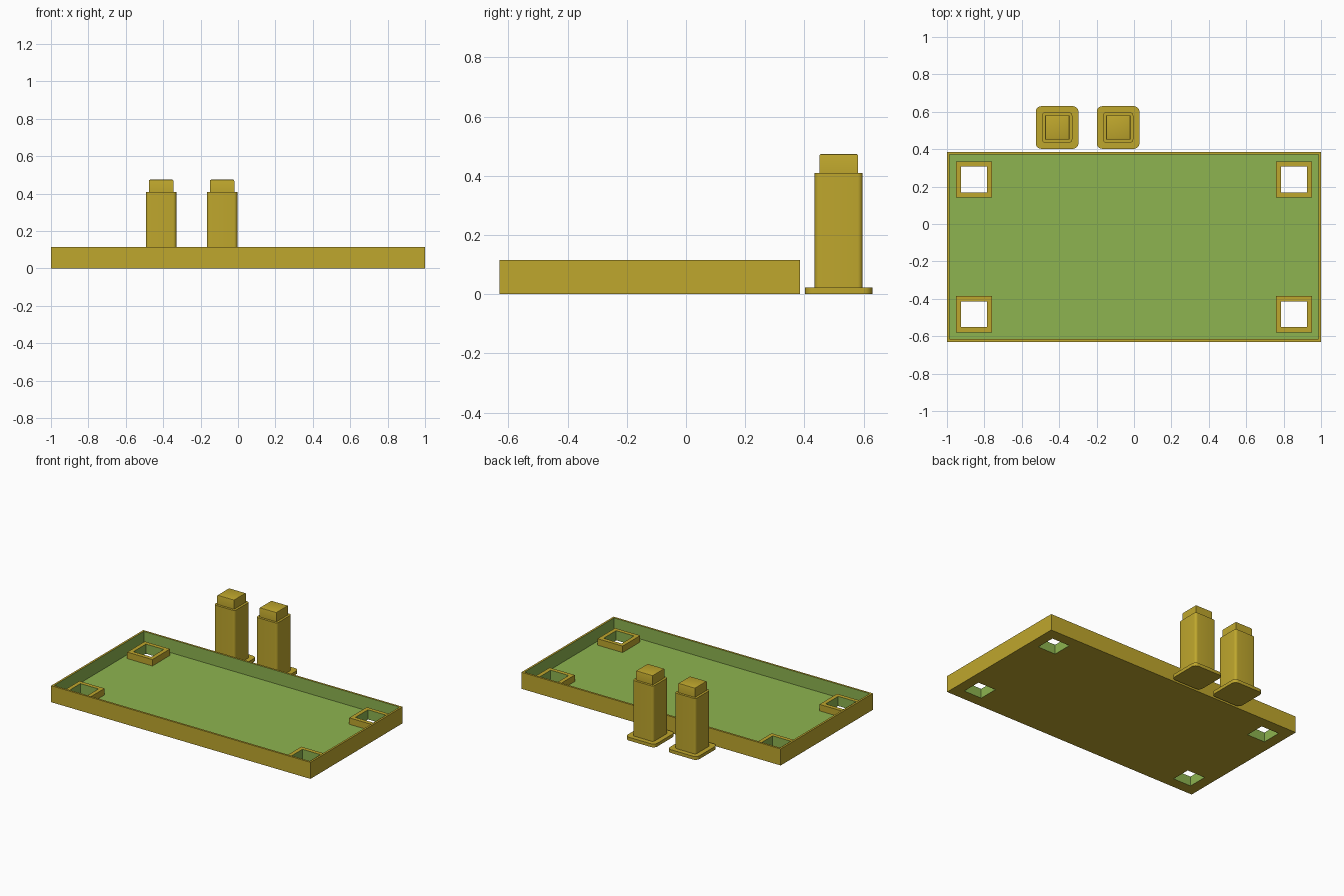
import bpy, bmesh, math

if "Cube" in bpy.data.objects:
    bpy.data.objects.remove(bpy.data.objects["Cube"])


def material(name, rgb):
    m = bpy.data.materials.new(name)
    m.diffuse_color = (*rgb, 1)
    m.use_nodes = True
    m.node_tree.nodes["Principled BSDF"].inputs["Base Color"].default_value = m.diffuse_color
    return m


MUSTARD = material("mustard", (0.52, 0.385, 0.026))
GREEN = material("leaf green", (0.268, 0.456, 0.079))


def finish(bm, name, mats):
    me = bpy.data.meshes.new(name)
    bm.to_mesh(me)
    bm.free()
    ob = bpy.data.objects.new(name, me)
    bpy.context.collection.objects.link(ob)
    for m in mats:
        me.materials.append(m)
    return ob


# Tray: a stepped solid on a grid of cells, each with its own height
FLOOR, COLLAR, RIM = 0.022, 0.067, 0.115
CY = -0.1225


def mirrored(half, wall, centre, outer, inner):
    pos = [centre - outer, centre - inner, centre + inner, centre + outer, half - wall, half]
    return [-p for p in reversed(pos)] + pos


xs = mirrored(1.0, 0.014, 0.856, 0.097, 0.069)
ys = mirrored(0.5075, 0.014, 0.3605, 0.097, 0.069)
N = len(xs) - 1


def height(i, j):
    if not (0 <= i < N and 0 <= j < N):
        return 0                                  # outside
    a, b = min(i, N - 1 - i), min(j, N - 1 - j)   # cells counted from the edge
    if a == 0 or b == 0:
        return RIM
    if a == 3 and b == 3:
        return 0                                  # through hole
    if a in (2, 3, 4) and b in (2, 3, 4):
        return COLLAR
    return FLOOR


bm = bmesh.new()


def quad(points, mat):
    f = bm.faces.new([bm.verts.new((x, y + CY, z)) for x, y, z in points])
    f.material_index = mat


for i in range(N):
    for j in range(N):
        h = height(i, j)
        if h == 0:
            continue
        x0, x1, y0, y1 = xs[i], xs[i + 1], ys[j], ys[j + 1]
        ring = [(x0, y0), (x1, y0), (x1, y1), (x0, y1)]
        quad([(x, y, h) for x, y in ring], 1 if h == FLOOR else 0)
        quad([(x, y, 0) for x, y in reversed(ring)], 0)
        for k, (di, dj) in enumerate([(0, -1), (1, 0), (0, 1), (-1, 0)]):
            n = height(i + di, j + dj)
            if n >= h:
                continue
            inside = 0 <= i + di < N and 0 <= j + dj < N
            # hole walls and the inner side of the rim are green
            green = inside and (n == 0 or h == RIM)
            p, q = ring[k], ring[(k + 1) % 4]
            quad([(*p, n), (*q, n), (*q, h), (*p, h)], 1 if green else 0)
bmesh.ops.remove_doubles(bm, verts=bm.verts, dist=1e-5)
bmesh.ops.dissolve_limit(bm, angle_limit=0.01, verts=bm.verts, edges=bm.edges,
                         delimit={'MATERIAL'})
finish(bm, "tray", [MUSTARD, GREEN])


# Legs: stacked prisms with rounded vertical corners
def prism(name, cx, cy, half, z0, z1, radius=0, top_bevel=0):
    bm = bmesh.new()
    bmesh.ops.create_cube(bm, size=1)
    for v in bm.verts:
        v.co = (cx + v.co.x * 2 * half, cy + v.co.y * 2 * half, z1 if v.co.z > 0 else z0)
    if radius:
        upright = [e for e in bm.edges if abs(e.verts[0].co.z - e.verts[1].co.z) > 1e-4]
        bmesh.ops.bevel(bm, geom=upright, offset=radius, segments=6, profile=0.5,
                        affect='EDGES')
    if top_bevel:
        top = [e for e in bm.edges if all(v.co.z > z1 - 1e-5 for v in e.verts)]
        bmesh.ops.bevel(bm, geom=top, offset=top_bevel, segments=2, profile=0.5,
                        affect='EDGES')
    ob = finish(bm, name, [MUSTARD])
    bpy.ops.object.select_all(action='DESELECT')
    ob.select_set(True)
    bpy.context.view_layer.objects.active = ob
    bpy.ops.object.shade_smooth_by_angle(angle=math.radians(30))


for side, cx in (("left", -0.411), ("right", -0.085)):
    prism(side + "_leg_foot", cx, 0.516, 0.114, 0, 0.023, radius=0.03)
    prism(side + "_leg_shaft", cx, 0.516, 0.081, 0.023, 0.409, radius=0.017)
    prism(side + "_leg_plug", cx, 0.516, 0.065, 0.409, 0.474, top_bevel=0.006)
